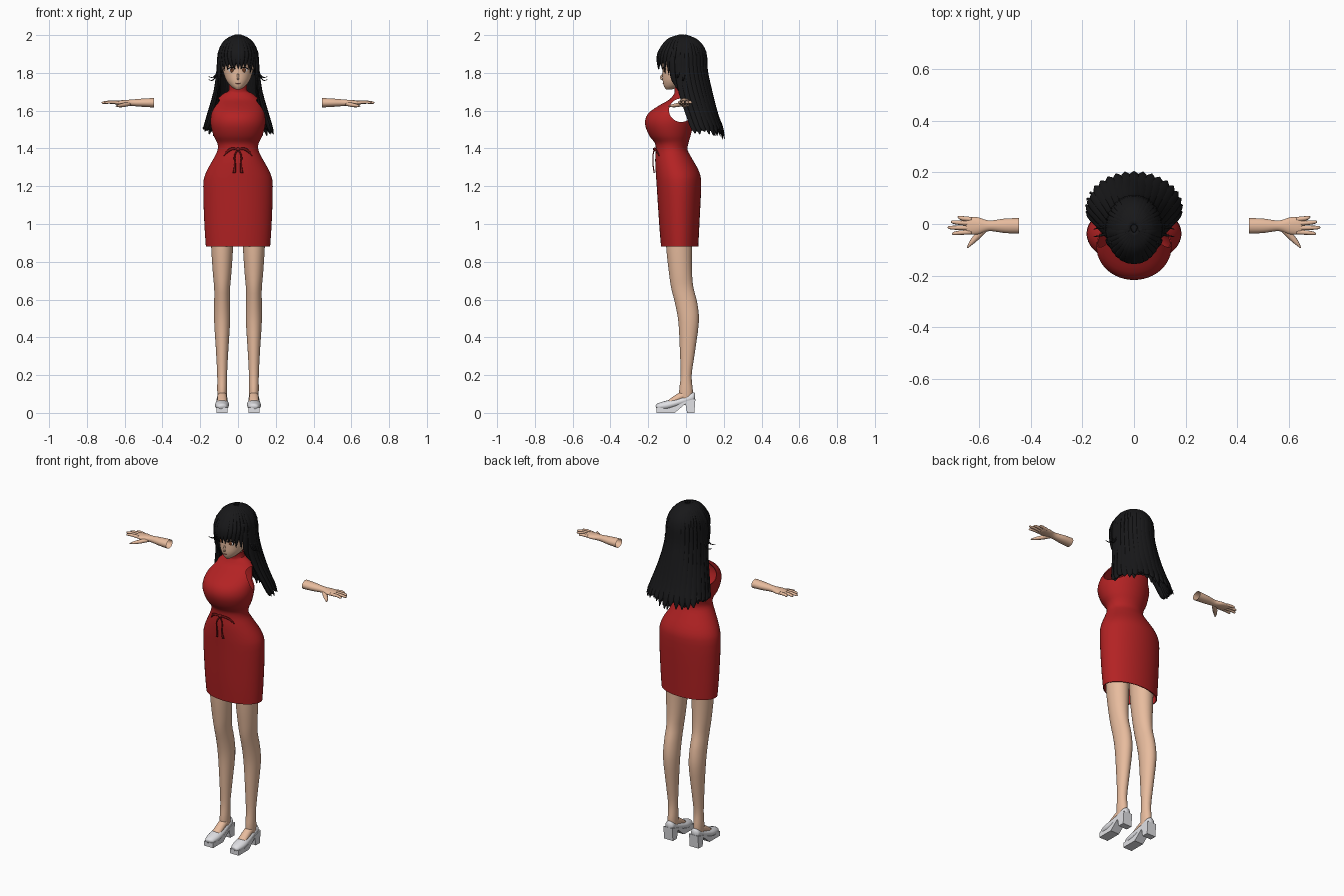
import bpy, bmesh, math, random
from mathutils import Vector

random.seed(4)
cube = bpy.data.objects.get("Cube")
if cube:
    bpy.data.objects.remove(cube)


def material(name, r, g, b):
    m = bpy.data.materials.new(name)
    m.use_nodes = True
    m.diffuse_color = (r, g, b, 1)
    m.node_tree.nodes["Principled BSDF"].inputs["Base Color"].default_value = (r, g, b, 1)
    return m


RED = material("dress red", .45, .016, .017)
DARK_RED = material("ribbon dark red", .22, .008, .009)
SKIN = material("skin", .8, .5, .34)
HAIR = material("hair black", .009, .009, .01)
WHITE = material("shoe white", .75, .75, .78)
BROWN = material("iris brown", .16, .05, .02)
LIP = material("lip pink", .5, .16, .13)


def smooth(rows, k):
    """Resample rows of numbers along a smooth curve, k steps per span."""
    out = []
    for i in range(len(rows) - 1):
        p = [rows[max(0, min(len(rows) - 1, i + j))] for j in (-1, 0, 1, 2)]
        for s in range(k):
            t = s / k
            out.append([b + t / 2 * (c - a + t * (2 * a - 5 * b + 4 * c - d + t * (3 * (b - c) + d - a)))
                        for a, b, c, d in zip(*p)])
    return out + [list(rows[-1])]


def skin_rings(bm, rings, caps):
    loops = [[bm.verts.new(p) for p in r] for r in rings]
    n = len(loops[0])
    for a, b in zip(loops, loops[1:]):
        for i in range(n):
            j = (i + 1) % n
            bm.faces.new((a[i], a[j], b[j], b[i]))
    if caps:
        bm.faces.new(loops[0][::-1])
        bm.faces.new(loops[-1])


def loft(bm, rows, k=3, n=32, x=0, caps=True):
    """Stack ellipses: z, half width, front y, back y."""
    rings = []
    for z, w, f, b in smooth(rows, k):
        angles = [2 * math.pi * i / n for i in range(n)]
        rings.append([(x + w * math.cos(a), (f + b) / 2 + (b - f) / 2 * math.sin(a), z) for a in angles])
    skin_rings(bm, rings, caps)


def tube(bm, rows, up, k=4, n=8, caps=True):
    """Sweep an ellipse along x, y, z, half width, half thickness."""
    rows = smooth(rows, k)
    pts = [Vector(r[:3]) for r in rows]
    rings = []
    for i, (p, r) in enumerate(zip(pts, rows)):
        t = (pts[min(i + 1, len(pts) - 1)] - pts[max(i - 1, 0)]).normalized()
        side = t.cross(up(p)).normalized()
        out = side.cross(t)
        angles = [2 * math.pi * j / n for j in range(n)]
        rings.append([p + side * max(r[3], .001) * math.cos(a) + out * max(r[4], .001) * math.sin(a)
                      for a in angles])
    skin_rings(bm, rings, caps)


def finish(bm, name, mat, shade=True):
    bmesh.ops.recalc_face_normals(bm, faces=bm.faces)
    me = bpy.data.meshes.new(name)
    bm.to_mesh(me)
    bm.free()
    me.materials.append(mat)
    for p in me.polygons:
        p.use_smooth = shade
    ob = bpy.data.objects.new(name, me)
    bpy.context.collection.objects.link(ob)
    return ob


def ellipsoid(name, loc, size, mat, turn=0):
    bpy.ops.mesh.primitive_uv_sphere_add(segments=24, ring_count=16, location=loc, rotation=(0, 0, turn))
    ob = bpy.context.object
    ob.name, ob.scale = name, size
    ob.data.materials.append(mat)
    bpy.ops.object.shade_smooth()
    return ob


def up_z(p):
    return Vector((0, 0, 1))


def forward(p):
    return Vector((0, -1, 0))


def from_head(p):
    return Vector((p.x, p.y + .02, max(0, p.z - 1.86)))


# Dress: lofted shell with cut armholes
bm = bmesh.new()
loft(bm, [(.88, .165, -.127, .06), (1, .173, -.137, .066), (1.2, .179, -.15, .075), (1.27, .165, -.155, .067),
          (1.34, .127, -.158, .03), (1.39, .103, -.155, .004), (1.43, .105, -.16, .008),
          (1.47, .125, -.19, .02), (1.53, .14, -.212, .033), (1.58, .137, -.198, .042), (1.62, .125, -.145, .044),
          (1.655, .107, -.085, .04), (1.685, .076, -.06, .027), (1.702, .046, -.055, .015),
          (1.735, .042, -.06, .008)], n=48, caps=False)
dress = finish(bm, "dress", RED)
wall = dress.modifiers.new("wall", "SOLIDIFY")
wall.thickness, wall.offset = .005, -1
cutters = []
for s in (1, -1):
    bpy.ops.mesh.primitive_cylinder_add(vertices=40, location=(s * .19, -.026, 1.602), rotation=(0, math.pi / 2, 0))
    cutter = bpy.context.object
    cutter.scale = (.062, .064, .115)
    cutter.hide_render = True
    cutters.append(cutter)
    hole = dress.modifiers.new("armhole", "BOOLEAN")
    hole.operation, hole.object = "DIFFERENCE", cutter
bpy.ops.object.select_all(action="DESELECT")
dress.select_set(True)
bpy.context.view_layer.objects.active = dress
for m in list(dress.modifiers):
    bpy.ops.object.modifier_apply(modifier=m.name)
bpy.ops.object.shade_smooth_by_angle()
for cutter in cutters:
    bpy.data.objects.remove(cutter)

# Ribbon bow at the waist
bm = bmesh.new()
for s in (1, -1):
    tube(bm, [(0, -.168, 1.395, .004, .004), (s * .03, -.168, 1.398, .007, .004),
              (s * .055, -.155, 1.385, .007, .004), (s * .075, -.142, 1.36, .002, .003)], forward)
    tube(bm, [(0, -.168, 1.395, .004, .003), (s * .018, -.175, 1.36, .004, .003),
              (s * .016, -.174, 1.31, .005, .003), (s * .02, -.168, 1.27, .008, .003)], forward)
finish(bm, "waist_bow", DARK_RED)
ellipsoid("bow_knot", (0, -.166, 1.396), (.012, .009, .009), DARK_RED)

for s, side in ((1, "left"), (-1, "right")):
    # Leg and foot
    bm = bmesh.new()
    loft(bm, [(.07, .024, -.035, .035), (.12, .026, -.036, .036), (.2, .026, -.028, .03), (.32, .032, -.032, .047),
              (.48, .042, -.04, .068), (.58, .042, -.058, .06), (.66, .042, -.078, .04), (.74, .049, -.09, .032),
              (.88, .058, -.105, .032), (1.1, .066, -.115, .04)], x=s * .084)
    tube(bm, [(s * .084, .01, .1, .022, .02), (s * .084, -.03, .085, .025, .022),
              (s * .084, -.09, .052, .026, .015)], up_z, n=16)
    finish(bm, side + "_leg", SKIN)

    # Shoe upper and heeled sole
    bm = bmesh.new()
    tube(bm, [(s * .084, -.157, .03, .014, .01), (s * .085, -.145, .033, .027, .018),
              (s * .085, -.1, .04, .037, .025), (s * .084, -.05, .053, .034, .023), (s * .084, 0, .069, .028, .023),
              (s * .084, .035, .083, .026, .026), (s * .084, .048, .085, .014, .02)], up_z, n=16)
    finish(bm, side + "_shoe", WHITE)
    bm = bmesh.new()
    profile = [(-.155, 0), (-.06, 0), (-.003, .048), (.006, 0), (.044, 0), (.05, .075), (0, .062), (-.06, .035),
               (-.155, .028)]
    ring = bm.faces.new([bm.verts.new((s * .084 - .029, y, z)) for y, z in profile])
    ext = bmesh.ops.extrude_face_region(bm, geom=[ring])["geom"]
    bmesh.ops.translate(bm, vec=(.058, 0, 0), verts=[v for v in ext if isinstance(v, bmesh.types.BMVert)])
    finish(bm, side + "_sole", WHITE, False)

    # Forearm with open end, palm, fingers and thumb
    bm = bmesh.new()
    tube(bm, [(s * x, -.007, 1.642, w, t) for x, w, t in
              ((.445, .03, .025), (.5, .028, .022), (.55, .021, .018), (.575, .023, .016), (.605, .033, .014),
               (.64, .034, .011), (.652, .028, .008))], up_z, n=20, caps=False)
    for root, x, y in ((.018, .684, .026), (.002, .71, .008), (-.015, .722, -.014), (-.031, .706, -.037)):
        tube(bm, [(s * .63, root, 1.643, .009, .009), (s * (x + .645) / 2, (root + y) / 2, 1.645, .0085, .008),
                  (s * (x - .006), y, 1.642, .006, .006), (s * x, y, 1.641, .001, .001)], up_z)
    tube(bm, [(s * .575, -.015, 1.637, .013, .012), (s * .605, -.045, 1.63, .013, .011),
              (s * .63, -.072, 1.626, .009, .008), (s * .647, -.093, 1.624, .002, .002)], up_z)
    finish(bm, side + "_hand", SKIN)

    # Eye, iris and lash
    ellipsoid(side + "_eye", (s * .034, -.113, 1.815), (.017, .004, .012), WHITE, s * .25)
    ellipsoid(side + "_iris", (s * .033, -.1165, 1.815), (.009, .003, .012), BROWN, s * .25)
    bm = bmesh.new()
    tube(bm, [(s * .014, -.124, 1.822, .002, .002), (s * .034, -.118, 1.83, .003, .002),
              (s * .055, -.108, 1.82, .002, .002)], forward)
    finish(bm, side + "_lash", HAIR)

# Head, neck, nose and mouth
bm = bmesh.new()
loft(bm, [(1.712, .012, -.105, -.075), (1.728, .036, -.116, -.03), (1.755, .059, -.123, .02), (1.785, .072, -.124, .05),
          (1.82, .081, -.124, .07), (1.87, .086, -.128, .08), (1.92, .075, -.11, .07), (1.96, .04, -.065, .03)])
loft(bm, [(1.67, .036, -.052, .004), (1.73, .035, -.053, .008), (1.79, .038, -.05, .02)])
tube(bm, [(0, -.118, 1.8, .004, .003), (0, -.133, 1.774, .006, .006), (0, -.118, 1.765, .005, .003)], forward)
finish(bm, "head", SKIN)
ellipsoid("mouth", (0, -.12, 1.745), (.012, .004, .003), LIP)

# Hair cap, open at the face
cap = ellipsoid("hair_cap", (0, -.02, 1.88), (.1, .122, .114), HAIR)
bm = bmesh.new()
bm.from_mesh(cap.data)
gone = [f for f in bm.faces if f.calc_center_median().y < -.3 and f.calc_center_median().z < 0]
bmesh.ops.delete(bm, geom=gone, context="FACES")
bm.to_mesh(cap.data)
bm.free()


def scalp(a, f, w):
    return (.104 * f * math.cos(a), -.02 + .127 * f * math.sin(a), 1.88 + .119 * math.sqrt(1 - f * f), w, .005)


# Long back hair: overlapping locks fanning out in two layers
bm = bmesh.new()
for layer, count in ((0, 19), (1, 24)):
    for i in range(count):
        a = math.radians(-8 + 196 * i / (count - 1))
        c, d = math.cos(a), math.sin(a)
        tip = 1.44 + .05 * random.random() + .03 * abs(c)
        g = 1 - .06 * layer
        tube(bm, [scalp(a, .15, .006), scalp(a, .65, .016), scalp(a, .97, .021),
                  (.108 * c * g, -.018 + .127 * d * g, 1.81, .023, .007),
                  (.121 * c * g, .005 + .127 * d * g, 1.7, .027, .008),
                  (.152 * c * g, .042 + .12 * d * g, 1.58, .027, .009),
                  (.175 * c * g, .06 + .13 * d * g, 1.51, .019, .007),
                  (.188 * c * g, .066 + .138 * d * g, tip, .002, .002)], from_head, k=3)
finish(bm, "back_hair", HAIR)

# Bangs: pointed locks over the forehead
bm = bmesh.new()
for i in range(15):
    u = i / 7 - 1
    a = math.radians(-90 + 78 * u)
    c, d = math.cos(a), math.sin(a)
    tip = 1.815 - .06 * u * u + .025 * random.random()
    tube(bm, [scalp(a, .1, .005), scalp(a, .6, .014), scalp(a, .95, .019),
              (.104 * c, -.02 + .131 * d, 1.872, .016, .005),
              (.1 * c + .006 * random.uniform(-1, 1), -.02 + .127 * d, tip, .001, .001)], from_head)
finish(bm, "bangs", HAIR)

# Side locks framing the face, and loose flicks
bm = bmesh.new()
for s in (1, -1):
    for y, z in ((-.075, 1.69), (-.055, 1.66), (-.035, 1.6)):
        tube(bm, [(s * .085, y, 1.93, .012, .005), (s * .1, y, 1.86, .017, .006), (s * .1, y + .006, 1.78, .015, .005),
                  (s * .098, y + .025, (z + 1.78) / 2, .01, .004), (s * .112, y + .045, z, .001, .001)], from_head)
    for y, z in ((-.04, 1.77), (-.01, 1.755)):
        tube(bm, [(s * .1, y, 1.86, .008, .004), (s * .112, y, 1.8, .006, .004),
                  (s * .132, y - .005, z + .007, .004, .003), (s * .157, y - .01, z + .01, .001, .001)], from_head)
finish(bm, "side_locks", HAIR)
